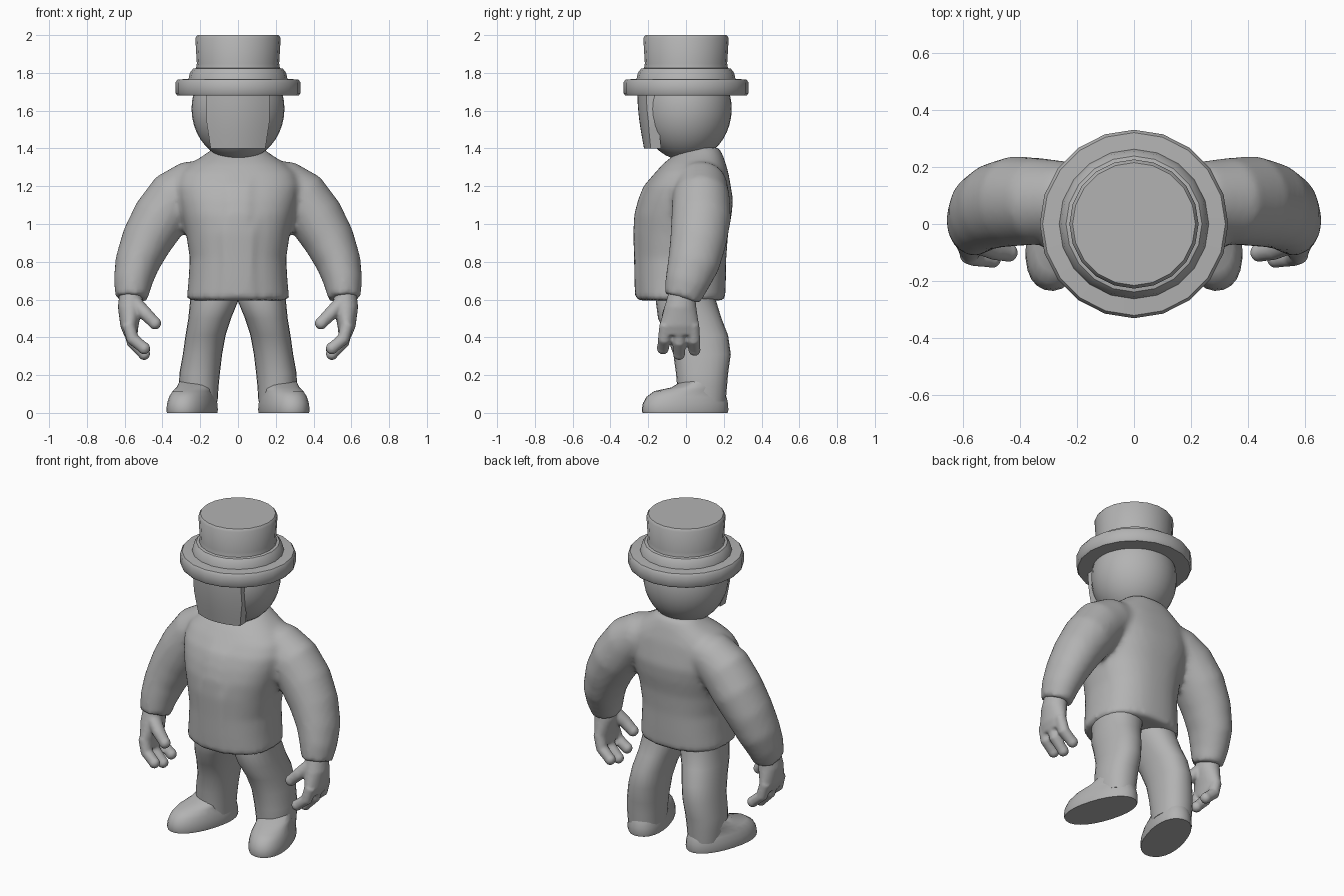
import bpy, bmesh, math
from mathutils import Vector, Matrix

if "Cube" in bpy.data.objects:
    bpy.data.objects.remove(bpy.data.objects["Cube"])

GREY = bpy.data.materials.new("mid_grey")
GREY.diffuse_color = (0.45, 0.45, 0.45, 1)
GREY.use_nodes = True
GREY.node_tree.nodes["Principled BSDF"].inputs["Base Color"].default_value = GREY.diffuse_color


def loft(bm, rings, flat=False, power=2.0, segs=24, side=1):
    """Closed skin through rings of (x, y, z, radius across, radius deep)."""
    centres = [Vector(r[:3]) for r in rings]
    loops = []
    for i, r in enumerate(rings):
        t = Vector((0, 0, 1))
        if not flat:
            t = (centres[min(i + 1, len(rings) - 1)] - centres[max(i - 1, 0)]).normalized()
        u = Vector((0, 1, 0)).cross(t).normalized()
        v = t.cross(u)
        loop = []
        for k in range(segs):
            a = 2 * math.pi * k / segs
            c, s = math.cos(a), math.sin(a)
            c = math.copysign(abs(c) ** (2 / power), c)
            s = math.copysign(abs(s) ** (2 / power), s)
            p = centres[i] + u * c * r[3] + v * s * r[4]
            loop.append(bm.verts.new((p.x * side, p.y, p.z)))
        loops.append(loop)
    for a, b in zip(loops, loops[1:]):
        for k in range(segs):
            n = (k + 1) % segs
            bm.faces.new((a[k], a[n], b[n], b[k]))
    bm.faces.new(loops[0])
    bm.faces.new(loops[-1])
    return [v for loop in loops for v in loop]


def ball(bm, centre, radius):
    bmesh.ops.create_uvsphere(bm, u_segments=16, v_segments=10, radius=radius,
                              matrix=Matrix.Translation(centre))


def finish(name, bm, angle=40):
    bmesh.ops.recalc_face_normals(bm, faces=bm.faces[:])
    me = bpy.data.meshes.new(name)
    bm.to_mesh(me)
    bm.free()
    me.materials.append(GREY)
    ob = bpy.data.objects.new(name, me)
    bpy.context.collection.objects.link(ob)
    bpy.ops.object.select_all(action='DESELECT')
    ob.select_set(True)
    bpy.context.view_layer.objects.active = ob
    bpy.ops.object.shade_smooth_by_angle(angle=math.radians(angle))
    return ob


def fuse(ob, voxel, rounds):
    """Blend overlapping pieces into one soft skin."""
    m = ob.modifiers.new("fuse", 'REMESH')
    m.mode = 'VOXEL'
    m.voxel_size = voxel
    m.use_smooth_shade = True
    s = ob.modifiers.new("soften", 'SMOOTH')
    s.factor = 0.5
    s.iterations = rounds


def mirror(ob):
    ob.modifiers.new("mirror", 'MIRROR')


# Jacket: torso with both sleeves
bm = bmesh.new()
torso = loft(bm, [
    (0, -0.025, 0.595, 0.272, 0.232), (0, -0.025, 0.70, 0.262, 0.236),
    (0, -0.025, 0.82, 0.255, 0.238), (0, -0.022, 0.95, 0.275, 0.245),
    (0, -0.010, 1.05, 0.30, 0.252), (0, 0.004, 1.13, 0.32, 0.245),
    (0, 0.012, 1.20, 0.33, 0.225), (0, 0.03, 1.27, 0.31, 0.195),
    (0, 0.045, 1.32, 0.25, 0.165), (0, 0.065, 1.365, 0.18, 0.13),
    (0, 0.09, 1.405, 0.125, 0.085)], flat=True, power=2.4, segs=56)
for v in torso:  # raised front edge
    if v.co.y < -0.1 and abs(v.co.x) < 0.08 and v.co.z < 1.25:
        v.co.y -= 0.012
for side in (1, -1):
    loft(bm, [
        (0.12, 0.08, 1.235, 0.11, 0.12), (0.24, 0.08, 1.20, 0.14, 0.14),
        (0.33, 0.08, 1.14, 0.152, 0.152), (0.415, 0.08, 1.03, 0.148, 0.158),
        (0.485, 0.065, 0.91, 0.135, 0.15), (0.535, 0.04, 0.79, 0.118, 0.138),
        (0.557, 0.005, 0.69, 0.102, 0.118), (0.563, -0.02, 0.605, 0.085, 0.096)],
        side=side)
fuse(finish("jacket", bm), 0.018, 5)

# Hands: palm, three fingers and a thumb
bm = bmesh.new()
loft(bm, [(0.565, -0.02, 0.66, 0.06, 0.065), (0.57, -0.03, 0.56, 0.066, 0.085),
          (0.575, -0.035, 0.46, 0.048, 0.105), (0.568, -0.035, 0.41, 0.036, 0.10)],
     flat=True)
for y, tip_y, drop in ((-0.105, -0.122, 0.03), (-0.035, -0.037, 0.0), (0.035, 0.045, 0.022)):
    tip = (0.497, tip_y, 0.312 + drop)
    loft(bm, [(0.58, y, 0.47, 0.034, 0.036), (0.557, (y + tip_y) / 2, 0.375 + drop / 2, 0.034, 0.035),
              (*tip, 0.031, 0.031)], segs=16)
    ball(bm, tip, 0.033)
loft(bm, [(0.545, -0.06, 0.58, 0.04, 0.045), (0.485, -0.09, 0.52, 0.036, 0.038),
          (0.44, -0.10, 0.475, 0.032, 0.032)], segs=16)
ball(bm, (0.44, -0.10, 0.475), 0.034)
hand = finish("hand", bm)
fuse(hand, 0.008, 4)
mirror(hand)

# Trouser legs
bm = bmesh.new()
loft(bm, [(0.125, 0.0, 0.72, 0.13, 0.15), (0.127, 0.0, 0.59, 0.127, 0.16),
          (0.150, 0.02, 0.50, 0.113, 0.168), (0.172, 0.06, 0.41, 0.106, 0.163),
          (0.188, 0.085, 0.31, 0.104, 0.152), (0.203, 0.085, 0.21, 0.107, 0.138),
          (0.208, 0.085, 0.14, 0.105, 0.132), (0.208, 0.085, 0.06, 0.10, 0.125)],
     flat=True, power=2.2)
mirror(finish("trouser_leg", bm))

# Shoes, toes turned out
bm = bmesh.new()
loft(bm, [(0, 0, 0.0, 0.116, 0.232), (0, 0, 0.015, 0.119, 0.236),
          (0, 0.002, 0.05, 0.116, 0.232), (0, 0.008, 0.085, 0.108, 0.218),
          (0, 0.022, 0.115, 0.096, 0.19), (0, 0.075, 0.135, 0.098, 0.145),
          (0, 0.09, 0.165, 0.09, 0.11)], flat=True, power=2.2, segs=28)
bmesh.ops.transform(bm, verts=bm.verts[:], matrix=Matrix.Translation((0.243, -0.005, 0))
                    @ Matrix.Rotation(0.3, 4, 'Z'))
mirror(finish("shoe", bm, 50))

# Head
bm = bmesh.new()
bmesh.ops.create_uvsphere(bm, u_segments=32, v_segments=20, radius=1,
                          matrix=Matrix.Translation((0, 0, 1.61)) @ Matrix.Diagonal((0.246, 0.242, 0.275, 1)))
finish("head", bm, 60)

# Face plate: curved panel with a narrower lower edge
bm = bmesh.new()
cols, rows, grid = 10, 6, []
for j in range(rows + 1):
    f = j / rows
    half = 0.145 + 0.022 * min(1, f * 2)
    front = 0.222 + 0.035 * math.sin(f * math.pi / 2)
    line = []
    for i in range(cols + 1):
        x = half * (2 * i / cols - 1)
        line.append(bm.verts.new((x, -front + 1.7 * x * x, 1.40 + 0.29 * f)))
    grid.append(line)
for a, b in zip(grid, grid[1:]):
    for i in range(cols):
        bm.faces.new((a[i], a[i + 1], b[i + 1], b[i]))
ext = bmesh.ops.extrude_face_region(bm, geom=bm.faces[:])
for v in ext["geom"]:
    if isinstance(v, bmesh.types.BMVert):
        v.co.y += 0.055
lone = [f for f in bm.faces if all(v in sum(grid, []) for v in f.verts)]
if not lone:  # close the front when the extrusion moved it away
    for a, b in zip(grid, grid[1:]):
        for i in range(cols):
            bm.faces.new((a[i], a[i + 1], b[i + 1], b[i]))
finish("face_plate", bm, 35)

# Hat: brim, band and crown turned from one profile
bm = bmesh.new()
profile = [(0.20, 1.68), (0.322, 1.68), (0.33, 1.692), (0.33, 1.75), (0.32, 1.765),
           (0.262, 1.768), (0.255, 1.80), (0.238, 1.822), (0.222, 1.825),
           (0.218, 1.85), (0.226, 1.985), (0.215, 2.0)]
loft(bm, [(0, 0, z, r, r) for r, z in profile], flat=True, segs=20)
finish("hat", bm, 40)
